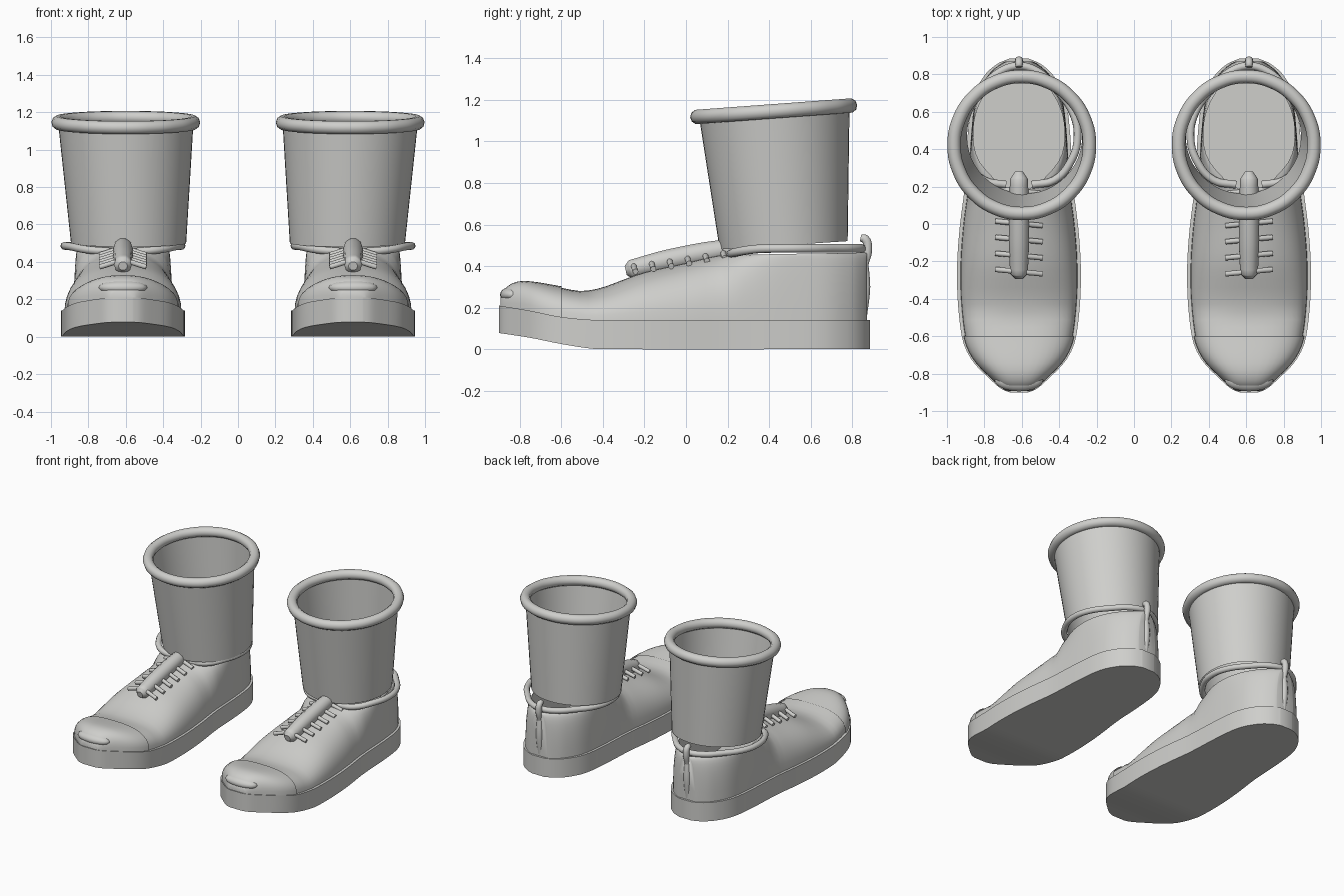
import bpy, bmesh, math
from mathutils import Vector

if "Cube" in bpy.data.objects:
    bpy.data.objects.remove(bpy.data.objects["Cube"])

CX = 0.615  # centre line of one boot; the other is mirrored
mat = bpy.data.materials.new("light_grey")
mat.diffuse_color = (0.62, 0.62, 0.60, 1)
mat.use_nodes = True
mat.node_tree.nodes["Principled BSDF"].inputs["Base Color"].default_value = mat.diffuse_color


def finish(name, bm, angle=40):
    """Turn a bmesh built around x = 0 into a mirrored pair of parts."""
    bmesh.ops.remove_doubles(bm, verts=bm.verts, dist=0.0008)
    bmesh.ops.recalc_face_normals(bm, faces=bm.faces)
    bmesh.ops.translate(bm, verts=bm.verts, vec=(CX, 0, 0))
    me = bpy.data.meshes.new(name)
    bm.to_mesh(me)
    bm.free()
    me.materials.append(mat)
    ob = bpy.data.objects.new(name, me)
    bpy.context.collection.objects.link(ob)
    bpy.ops.object.select_all(action='DESELECT')
    ob.select_set(True)
    bpy.context.view_layer.objects.active = ob
    bpy.ops.object.shade_smooth_by_angle(angle=math.radians(angle))
    ob.modifiers.new("pair", 'MIRROR').use_mirror_merge = False
    return ob


def spline(table, y):
    """Smooth curve through (y, value) points."""
    n = len(table)
    if y <= table[0][0]:
        return table[0][1]
    if y >= table[-1][0]:
        return table[-1][1]
    i = max(k for k in range(n - 1) if table[k][0] <= y)

    def slope(k):
        a, b = table[max(k - 1, 0)], table[min(k + 1, n - 1)]
        return (b[1] - a[1]) / (b[0] - a[0])
    (y0, v0), (y1, v1) = table[i], table[i + 1]
    h = y1 - y0
    t = (y - y0) / h
    return ((2*t**3 - 3*t**2 + 1) * v0 + (t**3 - 2*t**2 + t) * h * slope(i)
            + (3*t**2 - 2*t**3) * v1 + (t**3 - t**2) * h * slope(i + 1))


def stations(a, b, n):
    """Positions from a to b, denser near both ends."""
    return [(a + b) / 2 - (b - a) / 2 * math.cos(math.pi * i / n) for i in range(n + 1)]


def loft(bm, rows, closed=False):
    rows = [[bm.verts.new(p) for p in r] for r in rows]
    m = len(rows[0])
    for r, q in zip(rows, rows[1:]):
        for j in range(m if closed else m - 1):
            k = (j + 1) % m
            bm.faces.new((r[j], r[k], q[k], q[j]))
    return rows


def tube(name, pts, radius, radii=None, scale=(1, 1), cyclic=False):
    """Round tube along a smooth path; scale stretches x and z of the whole part about its middle."""
    cu = bpy.data.curves.new(name, 'CURVE')
    cu.dimensions = '3D'
    cu.bevel_depth, cu.bevel_resolution, cu.resolution_u = radius, 3, 5
    cu.use_fill_caps = True
    sp = cu.splines.new('BEZIER')
    sp.bezier_points.add(len(pts) - 1)
    sp.use_cyclic_u = cyclic
    for i, (bp, p) in enumerate(zip(sp.bezier_points, pts)):
        bp.co = p
        bp.handle_left_type = bp.handle_right_type = 'AUTO'
        bp.radius = radii[i] if radii else 1
    tmp = bpy.data.objects.new(name + "_path", cu)
    bpy.context.collection.objects.link(tmp)
    bpy.context.view_layer.update()
    me = bpy.data.meshes.new_from_object(tmp.evaluated_get(bpy.context.evaluated_depsgraph_get()))
    bpy.data.objects.remove(tmp)
    bm = bmesh.new()
    bm.from_mesh(me)
    bpy.data.meshes.remove(me)
    return finish(name, bm, 50)


# Shape tables along the foot
SOLE_W = [(-.9, .05), (-.885, .09), (-.82, .165), (-.75, .235), (-.68, .28), (-.6, .306),
          (-.4, .328), (-.2, .33), (0, .315), (.2, .29), (.5, .272), (.68, .245),
          (.8, .18), (.86, .11), (.885, .05)]
SOLE_TOP = [(-.9, .21), (-.75, .185), (-.6, .155), (-.45, .141), (-.35, .14), (.9, .14)]
SOLE_BOT = [(-.9, .078), (-.75, .055), (-.6, .025), (-.45, .002), (-.38, 0), (.9, 0)]
UPPER_TOP = [(-.89, .24), (-.87, .285), (-.82, .315), (-.76, .32), (-.6, .295), (-.5, .28),
             (-.4, .298), (-.3, .335), (-.2, .37), (0, .415), (.15, .45), (.3, .455), (.87, .465)]
OPENING = [(.17, 0), (.2, .08), (.27, .16), (.36, .225), (.5, .245), (.62, .22), (.72, .165),
           (.8, .095), (.85, .03), (.87, 0)]


def upper_row(y, grow=0.0):
    """Arched cross-section, open at the ankle; returns right and left halves."""
    hw = max(spline(SOLE_W, y) - .018 + grow, .02)
    zb, zt = spline(SOLE_TOP, y) - .01, spline(UPPER_TOP, y) + grow
    wo = min(max(spline(OPENING, y), 0), hw - .01)
    p = .75 if y < -.5 else (.85 if y < .2 else .75)
    half = []
    for i in range(11):
        t = math.pi / 2 * i / 10
        c, s = max(math.cos(t), 0), math.sin(t)
        if i == 10:
            c = 0
        half.append(((wo + (hw - wo) * c ** p), y, zb + (zt - zb) * s ** p))
    return half, [(-x, yy, z) for x, yy, z in half]


def upper_shell(name, a, b, n, grow=0.0, caps=(True, True)):
    bm = bmesh.new()
    rows = [upper_row(y, grow) for y in stations(a, b, n)]
    for side in (0, 1):
        loft(bm, [r[side] for r in rows])
    for end, use in zip((rows[0], rows[-1]), caps):
        if use:
            pts = end[0] + end[1][::-1][1:]
            bm.faces.new([bm.verts.new(p) for p in pts])
    finish(name, bm, 50)


# Sole slab with lifted toe
bm = bmesh.new()
rows = []
for y in stations(-.9, .885, 44):
    w, zt, zb = spline(SOLE_W, y), spline(SOLE_TOP, y), spline(SOLE_BOT, y)
    rows.append([(w, y, zb), (w, y, zt), (-w, y, zt), (-w, y, zb)])
rows = loft(bm, rows, True)
bm.faces.new(rows[0])
bm.faces.new(rows[-1])
finish("sole", bm, 35)

# Shoe upper, toe cap and toe bump
upper_shell("shoe_upper", -.88, .87, 56)
upper_shell("toe_cap", -.892, -.6, 14, .008, (True, False))
bm = bmesh.new()
bmesh.ops.create_uvsphere(bm, u_segments=20, v_segments=10, radius=1)
for v in bm.verts:
    v.co = Vector((v.co.x * .13, -.835 + v.co.y * .06, .262 + v.co.z * .04))
finish("toe_bump", bm, 60)

# Leg shaft: open slanted cone leaning over the ankle
bm = bmesh.new()
rows = []
for k in range(7):
    f = k / 6
    r = .308 + (.362 - .308) * f
    cx, cy = -.03 + .015 * f, .47 - .045 * f
    row = []
    for i in range(48):
        a = 2 * math.pi * i / 48
        z = .50 + .645 * f + math.sin(a) * (.02 + .008 * f)
        row.append((cx + r * math.cos(a), cy + r * math.sin(a), z))
    rows.append(row)
loft(bm, rows, True)
finish("leg_shaft", bm)

# Rolled cuff on the slanted rim
tube("rolled_cuff", [(-.015 + .362 * math.cos(a), .422 + .366 * math.sin(a), 1.145 + .027 * math.sin(a))
                     for a in (2 * math.pi * i / 16 for i in range(16))], .036, cyclic=True)

# Collar rope around the ankle opening
half = [(.07, .21, .455), (.19, .235, .465), (.28, .34, .482), (.313, .46, .485),
        (.29, .59, .485), (.20, .72, .485), (.10, .815, .485)]
tube("collar_rope", half + [(0, .845, .485)] + [(-x, y, z) for x, y, z in half[::-1]], .021)

# Tongue strip with rounded ends
tube("tongue_strip", [(0, -.29, .378), (0, -.265, .384), (0, -.1, .425), (0, .1, .465),
                      (0, .24, .485), (0, .28, .485)], .054, [.45, .88, 1, 1, .88, .4])

# Laces, slightly slanted and drooping outward
for i in range(6):
    y, z = -.255 + .086 * i, .385 + .013 * i
    tube("lace_%d" % (i + 1), [(-.125, y - .012, z - .012), (0, y, z + .018), (.125, y + .012, z - .012)], .014)

# Heel stay and pull tab
tube("heel_stay", [(0, .85, .15), (0, .862, .3), (0, .852, .46)], .026, [.8, 1, .8])
tube("pull_tab", [(0, .84, .535), (0, .862, .53), (0, .875, .48), (0, .862, .41)], .022, [.8, 1, 1, .8])
